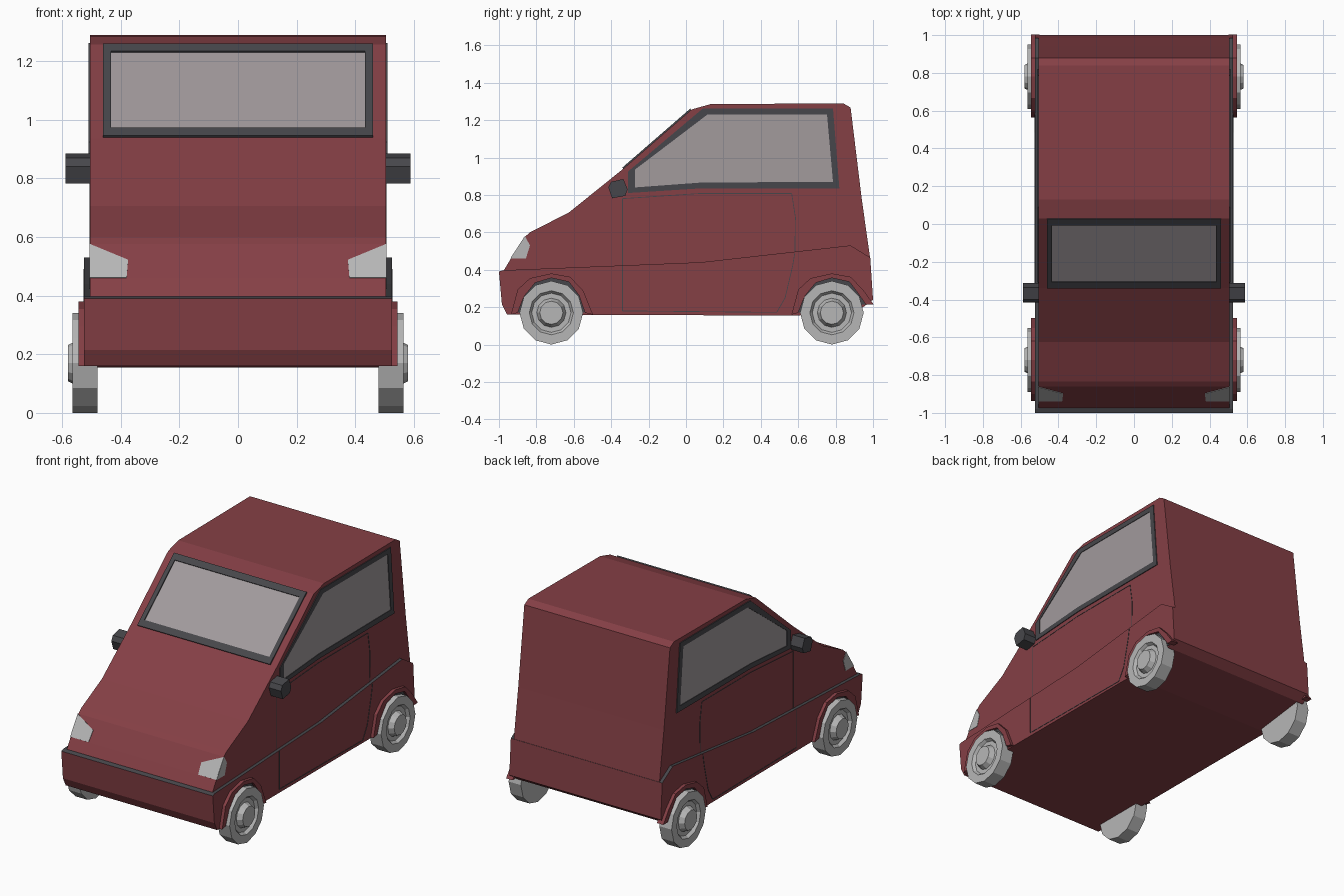
import bpy, bmesh, math
from mathutils import Vector

if "Cube" in bpy.data.objects:
    bpy.data.objects.remove(bpy.data.objects["Cube"])


def material(name, rgb):
    m = bpy.data.materials.new(name)
    m.diffuse_color = (*rgb, 1)
    m.use_nodes = True
    m.node_tree.nodes["Principled BSDF"].inputs["Base Color"].default_value = m.diffuse_color
    return m


RED = material("dark red paint", (0.235, 0.05, 0.06))
DARK = material("dark grey trim", (0.062, 0.062, 0.07))
GLASS = material("grey glass", (0.36, 0.325, 0.335))
LIGHT = material("light grey", (0.47, 0.47, 0.47))


def side(p, q, d):
    """Profile in the y-z plane, depth along x."""
    return Vector((d, p, q))


def slope(a, b):
    """Map onto the sloping front plane through profile points a and b."""
    t = Vector((0, b[0] - a[0], b[1] - a[1])).normalized()
    n = Vector((0, -t.z, t.y))
    return lambda p, q, d: Vector((p, a[0], a[1])) + t * q + n * d


def prism(bm, pts, d0, d1, plane=side):
    lo = [bm.verts.new(plane(p, q, d0)) for p, q in pts]
    hi = [bm.verts.new(plane(p, q, d1)) for p, q in pts]
    bm.faces.new(lo)
    bm.faces.new(hi[::-1])
    for i in range(len(pts)):
        j = (i + 1) % len(pts)
        bm.faces.new((lo[i], lo[j], hi[j], hi[i]))


def band(bm, outer, inner, d0, d1, plane=side, closed=True):
    """Solid strip between two outlines with the same number of points."""
    rows = [[bm.verts.new(plane(p, q, d)) for p, q in line]
            for line, d in ((outer, d0), (outer, d1), (inner, d1), (inner, d0))]
    n = len(outer)
    for i in range(n if closed else n - 1):
        j = (i + 1) % n
        for k in range(4):
            a, b = rows[k], rows[(k + 1) % 4]
            bm.faces.new((a[i], a[j], b[j], b[i]))
    if not closed:
        for i in (0, n - 1):
            bm.faces.new([r[i] for r in rows])


def finish(bm, name, mats, mirror=False, rule=None):
    bmesh.ops.recalc_face_normals(bm, faces=bm.faces[:])
    bm.normal_update()
    if rule:
        for f in bm.faces:
            f.material_index = rule(f)
    me = bpy.data.meshes.new(name)
    bm.to_mesh(me)
    bm.free()
    for m in mats:
        me.materials.append(m)
    ob = bpy.data.objects.new(name, me)
    bpy.context.collection.objects.link(ob)
    if mirror:
        ob.modifiers.new("mirror", 'MIRROR').use_mirror_merge = False
    return ob


# Upper body
bm = bmesh.new()
prism(bm, [(-0.97, 0.3), (-0.975, 0.395), (-0.936, 0.46), (-0.86, 0.577), (-0.834, 0.6),
           (-0.626, 0.706), (-0.34, 0.936), (0.03, 1.257), (0.13, 1.285), (0.84, 1.29),
           (0.88, 1.267), (0.94, 0.775), (0.984, 0.465), (0.97, 0.3)], -0.505, 0.505)
finish(bm, "upper_body", [RED])

# Lower body, slightly wider, with a dark ledge on top
bm = bmesh.new()
prism(bm, [(-1, 0.39), (-0.984, 0.214), (-0.957, 0.16), (0.6, 0.155), (0.947, 0.2),
           (1, 0.24), (0.985, 0.465), (0.88, 0.53), (0.08, 0.44), (-0.98, 0.397)],
      -0.525, 0.525)
finish(bm, "lower_body", [RED, DARK], rule=lambda f: int(f.normal.z > 0.5))

# Side windows
outer = [(-0.31, 0.81), (-0.31, 0.925), (0.09, 1.262), (0.786, 1.262), (0.82, 0.835), (0.08, 0.835)]
inner = [(-0.272, 0.84), (-0.272, 0.936), (0.115, 1.23), (0.754, 1.23), (0.786, 0.87), (0.08, 0.866)]
bm = bmesh.new()
band(bm, outer, inner, 0.5, 0.51)
finish(bm, "side_window_frame", [DARK], True)
bm = bmesh.new()
prism(bm, inner, 0.5, 0.5065)
finish(bm, "side_window_glass", [GLASS], True)

# Windscreen
plane = slope((-0.34, 0.936), (0.03, 1.257))


def rect(w, lo, hi):
    return [(-w, lo), (w, lo), (w, hi), (-w, hi)]


bm = bmesh.new()
band(bm, rect(0.46, 0.006, 0.487), rect(0.433, 0.048, 0.446), -0.004, 0.008, plane)
finish(bm, "windscreen_frame", [DARK])
bm = bmesh.new()
prism(bm, rect(0.433, 0.048, 0.446), -0.004, 0.0015, plane)
finish(bm, "windscreen_glass", [GLASS])

# Headlights wrapping from the nose onto the side
bm = bmesh.new()
prism(bm, [(0.38, 0), (0.507, 0), (0.507, 0.138), (0.375, 0.073)], -0.003, 0.003,
      slope((-0.936, 0.46), (-0.86, 0.577)))
prism(bm, [(-0.936, 0.46), (-0.856, 0.46), (-0.834, 0.53), (-0.86, 0.577)], 0.5, 0.5075)
finish(bm, "headlight", [LIGHT], True)

# Mirrors
bm = bmesh.new()
prism(bm, [(-0.415, 0.84), (-0.4, 0.87), (-0.335, 0.885), (-0.312, 0.83), (-0.325, 0.795),
           (-0.395, 0.782)], 0.5, 0.588)
finish(bm, "wing_mirror", [DARK], True)

# Door seams
bm = bmesh.new()
top = [(-0.34, 0.42), (-0.34, 0.78), (0.08, 0.808), (0.565, 0.808), (0.585, 0.68), (0.582, 0.49)]
low = [(0.582, 0.49), (0.57, 0.42), (0.53, 0.25), (0.485, 0.172), (-0.34, 0.18), (-0.34, 0.42)]
for line, x in ((top, 0.507), (low, 0.527)):
    for a, b in zip(line, line[1:]):
        a, b = Vector(a), Vector(b)
        n = (b - a).orthogonal().normalized() * 0.002
        prism(bm, [a + n, b + n, b - n, a - n], x - 0.01, x)
finish(bm, "door_seam", [DARK], True)

# Wheel arches with dark liners, and 12-sided wheels
arch_out = [(-0.216, 0.16), (-0.18, 0.294), (-0.114, 0.355), (0, 0.38), (0.1, 0.362),
            (0.17, 0.289), (0.223, 0.16)]
arch_in = [(-0.18, 0.17), (-0.146, 0.257), (-0.087, 0.33), (0, 0.356), (0.094, 0.335),
           (0.148, 0.262), (0.18, 0.17)]
hub = [(0.48, 0.17), (0.565, 0.17), (0.565, 0.118), (0.547, 0.105), (0.547, 0.078),
       (0.58, 0.062), (0.58, 0.045)]
for where, cy in (("front", -0.72), ("rear", 0.78)):
    def shift(line):
        return [(p + cy, max(q, 0.215) if p + cy > 0.95 else q) for p, q in line]

    bm = bmesh.new()
    band(bm, shift(arch_out), shift(arch_in), 0.5, 0.545, closed=False)
    finish(bm, where + "_wheel_arch", [RED], True)
    bm = bmesh.new()
    prism(bm, shift(arch_in), 0.52, 0.528)
    finish(bm, where + "_arch_liner", [DARK], True)

    bm = bmesh.new()
    rings = []
    for x, r in hub:
        rings.append([bm.verts.new((x, cy + r * math.sin(k * math.pi / 6),
                                    0.17 - r * math.cos(k * math.pi / 6))) for k in range(12)])
    for a, b in zip(rings, rings[1:]):
        for k in range(12):
            j = (k + 1) % 12
            bm.faces.new((a[k], a[j], b[j], b[k]))
    bm.faces.new(rings[0])
    bm.faces.new(rings[-1])
    finish(bm, where + "_wheel", [LIGHT], True)
